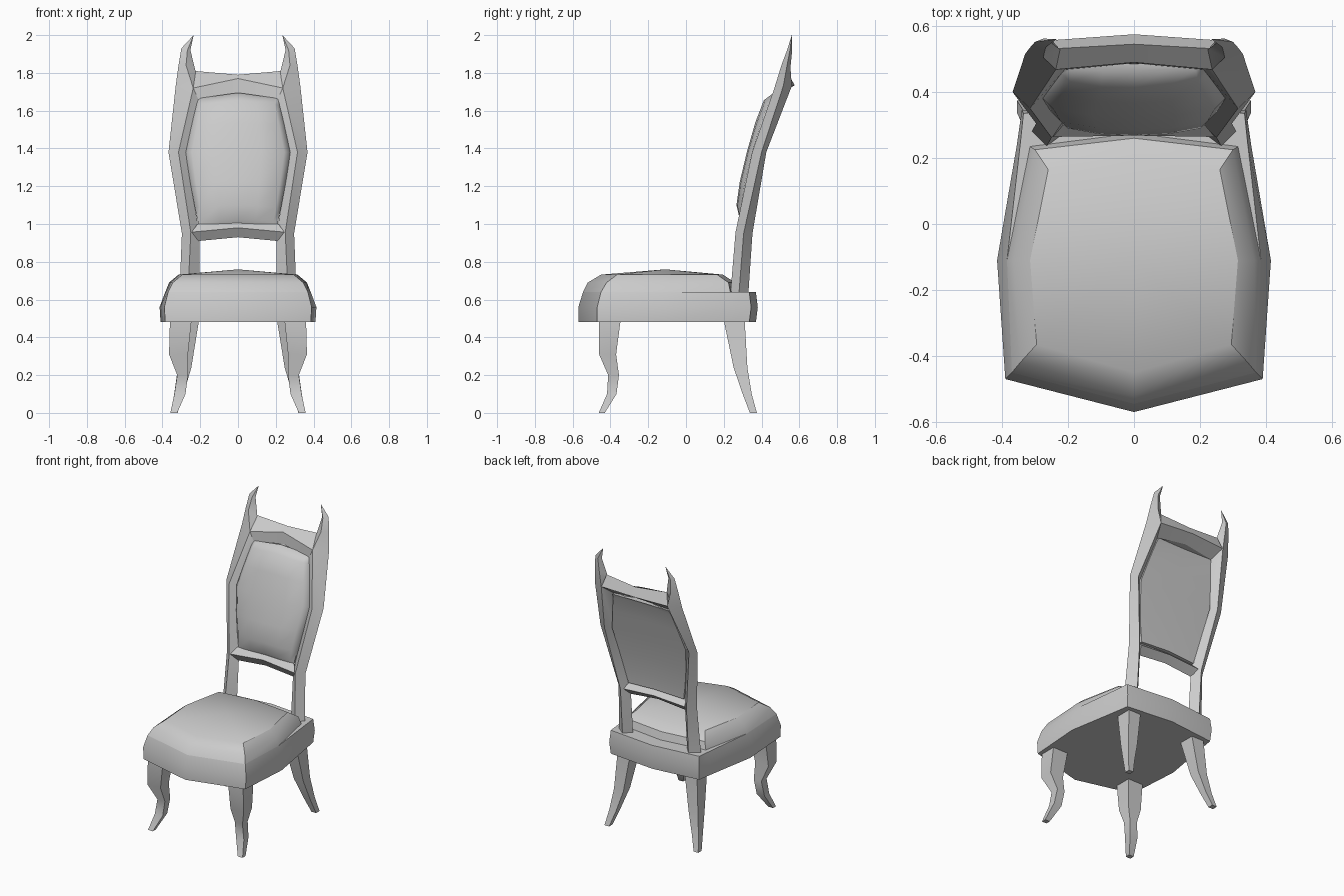
import bpy, bmesh, math


def loft(name, rings, mirror=False, angle=30):
    """Skin a stack of equal-length point rings, closing both ends."""
    bm = bmesh.new()
    rows = [[bm.verts.new(p) for p in r] for r in rings]
    n = len(rows[0])
    for a, b in zip(rows, rows[1:]):
        for i in range(n):
            j = (i + 1) % n
            bm.faces.new((a[i], a[j], b[j], b[i]))
    bm.faces.new(rows[0][::-1])
    bm.faces.new(rows[-1])
    bmesh.ops.remove_doubles(bm, verts=bm.verts, dist=1e-5)
    bmesh.ops.recalc_face_normals(bm, faces=bm.faces)
    me = bpy.data.meshes.new(name)
    bm.to_mesh(me)
    bm.free()
    ob = bpy.data.objects.new(name, me)
    bpy.context.collection.objects.link(ob)
    bpy.ops.object.select_all(action='DESELECT')
    ob.select_set(True)
    bpy.context.view_layer.objects.active = ob
    bpy.ops.object.shade_smooth_by_angle(angle=math.radians(angle))
    if mirror:
        ob.modifiers.new("Mirror", 'MIRROR')
    return ob


def outline(half, z):
    """Full symmetric plan ring from its right half (front centre to back centre)."""
    left = [(-x, y) for x, y in half[-2:0:-1]]
    return [(x, y, z) for x, y in half + left]


def box_ring(z, x0, x1, y0, y1):
    return [(x0, y0, z), (x1, y0, z), (x1, y1, z), (x0, y1, z)]


# Seat base: bellied apron with pointed front
loft("seat_base", [
    outline([(0, -.57), (.385, -.47), (.41, -.11), (.35, .24), (.335, .335), (0, .37)], .48),
    outline([(0, -.57), (.39, -.47), (.415, -.11), (.355, .24), (.34, .345), (0, .38)], .56),
    outline([(0, -.545), (.37, -.45), (.385, -.11), (.345, .24), (.335, .335), (0, .37)], .64),
])

# Cushion: steep rim, shallow crowned top
loft("seat_cushion", [
    outline([(0, -.545), (.37, -.45), (.385, -.11), (.315, .235), (0, .275)], .64),
    outline([(0, -.52), (.345, -.42), (.365, -.11), (.30, .225), (0, .26)], .69),
    outline([(0, -.45), (.295, -.365), (.315, -.11), (.26, .165), (0, .195)], .732),
    outline([(0, -.11)] * 5, .76),
])

# Curved front legs and splayed back legs
loft("front_leg", [box_ring(*s) for s in [
    (.50, .245, .36, -.46, -.345), (.31, .265, .365, -.46, -.37),
    (.20, .265, .322, -.412, -.355), (.10, .278, .337, -.418, -.368),
    (.0, .322, .358, -.462, -.43)]], mirror=True)
loft("back_leg", [box_ring(*s) for s in [
    (.50, .205, .30, .198, .31), (.24, .247, .318, .252, .325),
    (.10, .288, .338, .30, .348), (.0, .32, .355, .338, .375)]], mirror=True)

# Back posts: diamond section (outer, front ridge, inner, back), ending in horns
loft("back_post", [
    [(.31, .28, .63), (.265, .235, .63), (.205, .28, .63), (.25, .33, .63)],
    [(.297, .305, .95), (.25, .262, .955), (.205, .305, .95), (.25, .352, .95)],
    [(.368, .40, 1.38), (.315, .35, 1.38), (.275, .382, 1.38), (.32, .425, 1.38)],
    [(.33, .515, 1.73), (.237, .468, 1.72), (.21, .468, 1.66), (.25, .56, 1.73)],
    [(.315, .535, 1.84), (.275, .505, 1.84), (.225, .53, 1.81), (.27, .553, 1.83)],
    [(.30, .552, 1.93), (.268, .535, 1.92), (.252, .55, 1.92), (.275, .562, 1.92)],
    [(.235, .56, 2.0)] * 4,
], mirror=True)


def rail(name, end, mid):
    """Bent crossbar: end section at +x (mirrored at -x) and a middle section."""
    loft(name, [[(-x, y, z) for x, y, z in end],
                [(0, y, z) for y, z in mid], end])


# Top and bottom rails of the back frame
rail("top_rail",
     [(.228, .532, 1.81), (.237, .468, 1.72), (.21, .468, 1.66), (.25, .557, 1.73)],
     [(.545, 1.79), (.49, 1.77), (.487, 1.69), (.575, 1.735)])
rail("bottom_rail",
     [(.215, .30, 1.0), (.245, .264, .957), (.21, .30, .91), (.23, .345, .955)],
     [(.30, 1.01), (.268, .98), (.30, .93), (.347, .97)])


def pad_ring(z, dz, hw, y_edge, y_mid):
    """Slice of the padded back: bulging front, plain rear."""
    front = []
    for t in (-1, -.88, -.45, 0, .45, .88, 1):
        k = {1: 0, .88: .55, .45: .9, 0: 1}[abs(t)]
        front.append((t * hw, y_edge + (y_mid - y_edge) * k, z + dz * (1 - abs(t))))
    rear = [(hw, y_edge + .02, z), (0, y_edge + .025, z + dz), (-hw, y_edge + .02, z)]
    return front + rear


# Upholstered back pad
loft("back_pad", [pad_ring(*s) for s in [
    (.995, .01, .21, .305, .295), (1.015, .01, .213, .307, .285),
    (1.09, .01, .229, .318, .267), (1.22, .005, .253, .342, .285),
    (1.38, .0, .278, .382, .322), (1.52, .015, .247, .423, .366),
    (1.63, .025, .22, .455, .412), (1.665, .03, .212, .472, .465)]], angle=50)
